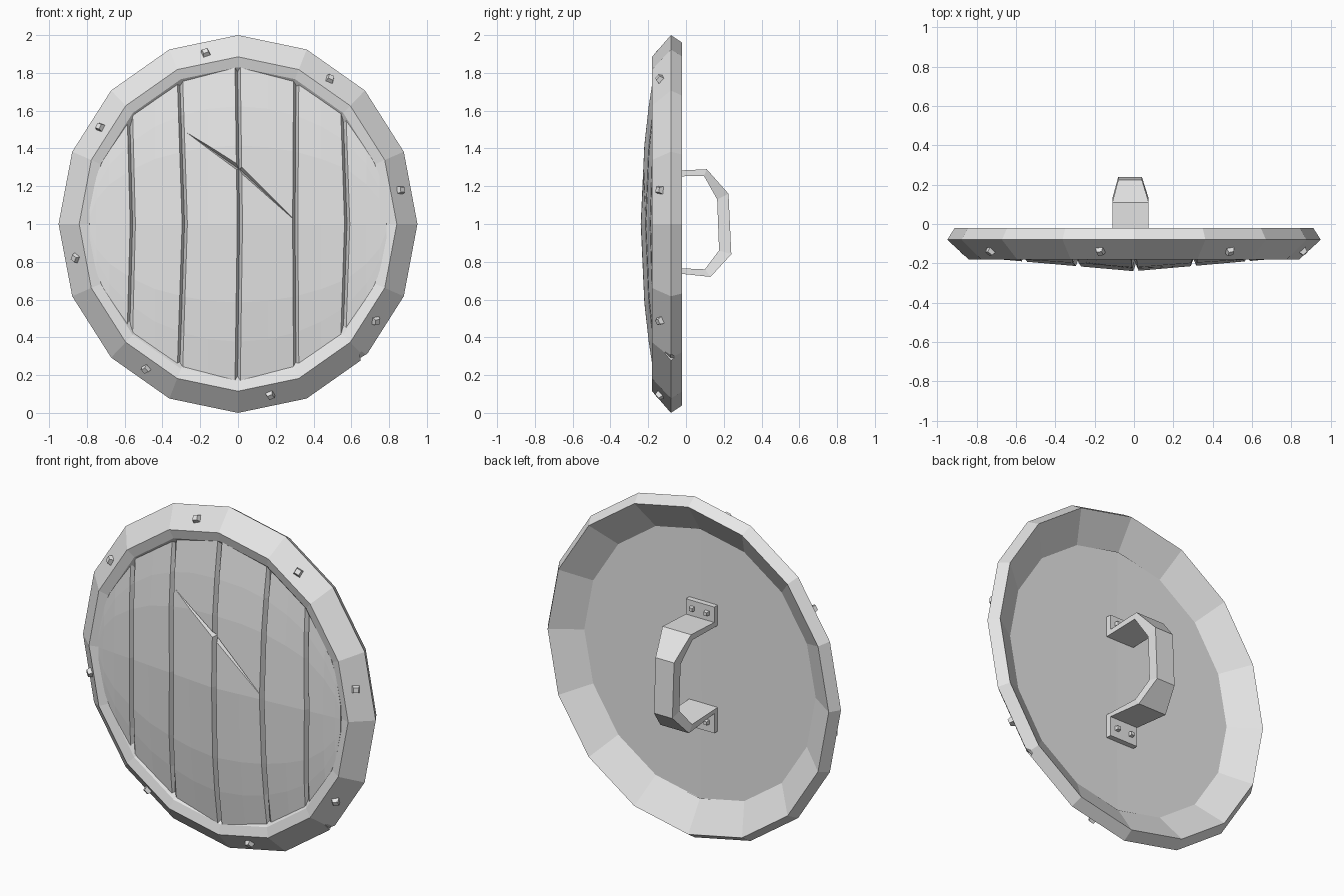
import bpy
import bmesh
import random
from math import sin, cos, pi, sqrt
from mathutils import Vector, Quaternion

random.seed(4)
if "Cube" in bpy.data.objects:
    bpy.data.objects.remove(bpy.data.objects["Cube"])

grey = bpy.data.materials.new("plain_grey")
grey.use_nodes = True
grey.diffuse_color = (0.8, 0.8, 0.8, 1)
grey.node_tree.nodes["Principled BSDF"].inputs["Base Color"].default_value = (0.8, 0.8, 0.8, 1)

SIDES = 16
SQUASH = 0.95          # width relative to height


def finish(name, bm):
    bmesh.ops.recalc_face_normals(bm, faces=bm.faces)
    mesh = bpy.data.meshes.new(name)
    bm.to_mesh(mesh)
    bm.free()
    mesh.materials.append(grey)
    obj = bpy.data.objects.new(name, mesh)
    bpy.context.collection.objects.link(obj)
    return obj


def loft(name, rings, closed=False):
    """Skin a row of equal point loops; cap the ends unless closed."""
    bm = bmesh.new()
    loops = [[bm.verts.new(p) for p in ring] for ring in rings]
    count = len(loops[0])
    pairs = list(zip(loops, loops[1:]))
    if closed:
        pairs.append((loops[-1], loops[0]))
    else:
        bm.faces.new(loops[0])
        bm.faces.new(loops[-1])
    for a, b in pairs:
        for i in range(count):
            j = (i + 1) % count
            bm.faces.new((a[i], a[j], b[j], b[i]))
    return finish(name, bm)


def carve(target, start, middle, end):
    """Cut a sliver shaped as two pyramids sharing a triangle."""
    bm = bmesh.new()
    a, b = bm.verts.new(start), bm.verts.new(end)
    ring = [bm.verts.new(p) for p in middle]
    for i in range(3):
        bm.faces.new((a, ring[i], ring[i - 1]))
        bm.faces.new((b, ring[i - 1], ring[i]))
    cutter = finish("cutter", bm)
    cutter.hide_render = True
    mod = target.modifiers.new("carve", 'BOOLEAN')
    mod.operation = 'DIFFERENCE'
    mod.solver = 'EXACT'
    mod.object = cutter
    bpy.context.view_layer.objects.active = target
    bpy.ops.object.modifier_apply(modifier=mod.name)
    bpy.data.objects.remove(cutter)


def studs(name, places, r1, r2, height):
    """Four-sided tapered nail heads, each given by position, normal, twist."""
    bm = bmesh.new()
    for pos, normal, twist in places:
        made = bmesh.ops.create_cone(bm, cap_ends=True, segments=4,
                                     radius1=r1, radius2=r2, depth=height)["verts"]
        turn = normal.to_track_quat('Z', 'Y') @ Quaternion((0, 0, 1), twist)
        for v in made:
            v.co = turn @ v.co + pos
    return finish(name, bm)


# Rim: faceted ring with a sloped front, chamfered back and recessed inner lip
profile = [(1, -0.08), (0.96, -0.02), (0.79, -0.13), (0.83, -0.165), (0.885, -0.18)]
rim = loft("rim", [[(SQUASH * r * sin(2 * pi * k / SIDES), y, 1 + r * cos(2 * pi * k / SIDES))
                    for r, y in profile] for k in range(SIDES)], closed=True)

# Chipped corner of the rim
carve(rim, (0.64, -0.115, 0.325), [(0.645, -0.08, 0.29), (0.73, -0.09, 0.34), (0.68, -0.08, 0.2)],
      (0.66, 0.0, 0.3))


# Planks: domed board whose columns dip into a V at each seam
def half_height(x):
    return 0.83 * sqrt(max(0.005, 1 - (x / (0.83 * SQUASH)) ** 2))


def front_y(x, z):
    return -0.24 + 0.088 * abs(x) + 0.1067 * z * z


seams = [(-0.57, 0.015), (-0.305, 0.025), (0.0, 0.012), (0.31, -0.005), (0.56, 0.02)]
columns = [(x, 0, 0) for x in (-0.785, -0.75, -0.68, -0.44, -0.16, 0.16, 0.44, 0.68, 0.75, 0.785)]
for x, bend in seams:
    columns += [(x - 0.016, bend, 0), (x - 0.003, bend, 0.035), (x + 0.012, bend, 0)]
columns.sort()
steps = [-1, -0.75, -0.5, 0, 0.5, 0.75, 1]
rings = []
for x, bend, dip in columns:
    ring = []
    for t in steps:
        z = t * half_height(x)
        xx = x + bend * (1 - abs(t))
        ring.append((xx, min(front_y(xx, z) + dip, -0.14), 1 + z))
    for t in reversed(steps):
        xx = x + bend * (1 - abs(t))
        ring.append((xx, -0.137 + 0.01 * abs(xx), 1 + t * half_height(x)))
    rings.append(ring)
planks = loft("planks", rings)

# Slash mark across the planks
carve(planks, (-0.28, -0.19, 1.49), [(0.015, -0.195, 1.285), (0.04, -0.27, 1.315), (0.0, -0.27, 1.265)],
      (0.3, -0.212, 1.02))

# Rim studs: one at the middle of every second facet
places = []
for k in range(8):
    a = pi / SIDES + k * pi / 4
    pos = Vector((SQUASH * 0.922 * cos(a), -0.136, 1 + 0.922 * sin(a)))
    normal = Vector((0.656 * cos(a), -0.755, 0.656 * sin(a)))
    places.append((pos, normal, random.uniform(0, pi)))
studs("rim_studs", places, 0.034, 0.02, 0.04)

# Handle: bent strap with outward feet; outer (y, z), inner (y, z), grip flag
path = [((-0.105, 1.37), (-0.14, 1.37), 0),
        ((-0.105, 1.28), (-0.14, 1.25), 0),
        ((0.11, 1.29), (0.095, 1.255), 0),
        ((0.225, 1.16), (0.165, 1.13), 1),
        ((0.24, 0.84), (0.175, 0.86), 1),
        ((0.13, 0.72), (0.1, 0.76), 0),
        ((-0.105, 0.745), (-0.14, 0.77), 0),
        ((-0.105, 0.63), (-0.14, 0.63), 0)]
rings = []
for outer, inner, grip in path:
    left, right = (-0.08, 0.04) if grip else (-0.11, 0.075)
    rings.append([(left, *outer), (right, *outer), (right, *inner), (left, *inner)])
loft("handle", rings)

# Nails fixing the handle feet
studs("handle_nails", [(Vector((x, -0.1, z)), Vector((0, 1, 0)), pi / 4)
                       for x in (-0.065, 0.03) for z in (0.685, 1.325)], 0.02, 0.014, 0.03)
